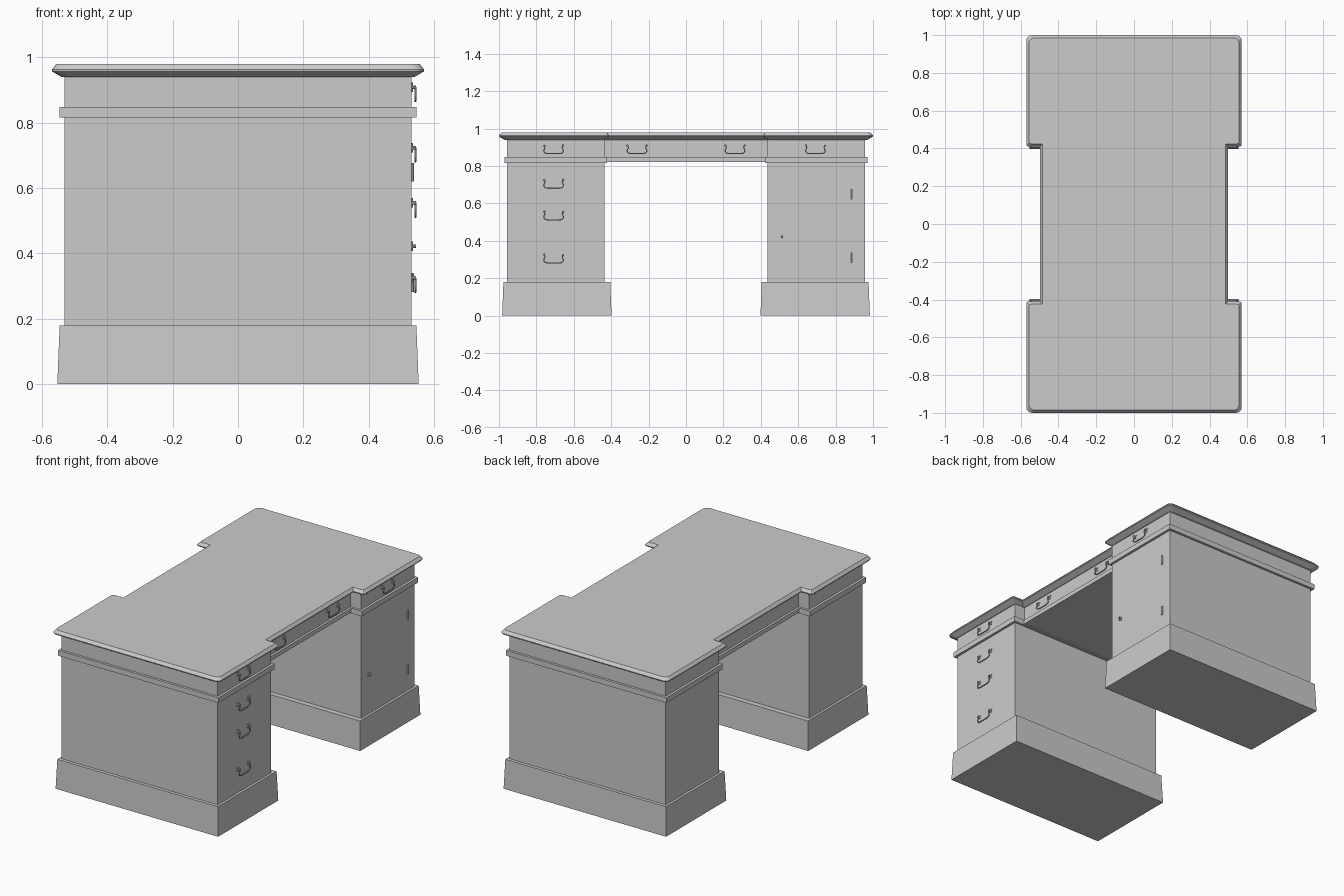
import bpy, bmesh, math
from mathutils import Matrix, Vector

if "Cube" in bpy.data.objects:
    bpy.data.objects.remove(bpy.data.objects["Cube"])


def finish(name, bm):
    bmesh.ops.recalc_face_normals(bm, faces=bm.faces[:])
    me = bpy.data.meshes.new(name)
    bm.to_mesh(me)
    bm.free()
    ob = bpy.data.objects.new(name, me)
    bpy.context.collection.objects.link(ob)
    return ob


def loft(name, rings):
    """Stack equal-length rings of points and cap both ends."""
    bm = bmesh.new()
    loops = [[bm.verts.new(p) for p in r] for r in rings]
    n = len(loops[0])
    for a, b in zip(loops, loops[1:]):
        for i in range(n):
            j = (i + 1) % n
            bm.faces.new((a[i], a[j], b[j], b[i]))
    bm.faces.new(loops[0])
    bm.faces.new(loops[-1])
    return finish(name, bm)


def block(name, x, y0, y1, z0, z1, taper=0.0):
    """Box centred on x = 0, optionally narrowing towards the top."""
    def ring(z, d):
        return [(-x + d, y0 + d, z), (x - d, y0 + d, z),
                (x - d, y1 - d, z), (-x + d, y1 - d, z)]
    return loft(name, [ring(z0, 0), ring(z1, taper)])


# Desk top: stepped outline with rounded corners and a pointed edge profile
def top_ring(z, d):
    X, Y, W, S = 0.57 - d, 1.0 - d, 0.498 - d, 0.41 + d
    quarter = [(W, 0.0), (W, S), (X - 0.012, S), (X - 0.003, S + 0.003), (X, S + 0.012)]
    r = 0.03
    for k in range(5):
        a = math.radians(22.5 * k)
        quarter.append((X - r + r * math.cos(a), Y - r + r * math.sin(a)))
    half = quarter + [(-px, py) for px, py in reversed(quarter)]
    pts = half + [(-px, -py) for px, py in half[1:-1]]
    return [(px, py, z) for px, py in pts]


loft("desk_top", [top_ring(0.94, 0.03), top_ring(0.957, 0.001),
                  top_ring(0.963, 0.0), top_ring(0.98, 0.014)])

# Pedestals: plinth, cabinet, moulding
for side, s in (("left", -1), ("right", 1)):
    def span(a, b):
        return sorted((s * a, s * b))
    block(side + "_plinth", 0.553, *span(0.398, 0.983), 0.0, 0.18, 0.007)
    block(side + "_cabinet", 0.531, *span(0.437, 0.956), 0.17, 0.945)
    block(side + "_moulding", 0.546, *span(0.423, 0.971), 0.816, 0.848)

# Central apron with its moulding
block("apron", 0.46, -0.44, 0.44, 0.824, 0.945)
block("apron_moulding", 0.474, -0.43, 0.43, 0.822, 0.848)


# Small ornaments: a four-lobed rosette with a post
def rosette(bm, y, z):
    for k in range(2):
        m = (Matrix.Translation((0.002, y, z))
             @ Matrix.Rotation(math.radians(30 + 90 * k), 4, 'X')
             @ Matrix.Diagonal((0.004, 0.03, 0.006, 1)))
        bmesh.ops.create_cube(bm, size=1, matrix=m)
    m = Matrix.Translation((0.007, y, z)) @ Matrix.Rotation(math.pi / 2, 4, 'Y')
    bmesh.ops.create_cone(bm, cap_ends=True, segments=8, radius1=0.006,
                          radius2=0.005, depth=0.014, matrix=m)


def tube(bm, pts, r, sides=6):
    pts = [Vector(p) for p in pts]
    loops = []
    for i, p in enumerate(pts):
        t = (pts[min(i + 1, len(pts) - 1)] - pts[max(i - 1, 0)]).normalized()
        u = Vector((1, 0, 0))
        v = t.cross(u).normalized()
        loops.append([bm.verts.new(p + r * (math.cos(a) * u + math.sin(a) * v))
                      for a in (2 * math.pi * k / sides for k in range(sides))])
    for a, b in zip(loops, loops[1:]):
        for i in range(sides):
            j = (i + 1) % sides
            bm.faces.new((a[i], a[j], b[j], b[i]))
    bm.faces.new(loops[0])
    bm.faces.new(loops[-1])


# Swan-neck drawer handles, one mesh shared by all drawers
bm = bmesh.new()
for y in (-0.05, 0.05):
    rosette(bm, y, 0.012)
half = [(0.049, 0.012), (0.046, 0.002), (0.05, -0.007), (0.053, -0.016),
        (0.049, -0.025), (0.038, -0.03), (0.02, -0.031)]
path = [(0.012, -y, z) for y, z in half] + [(0.012, y, z) for y, z in reversed(half)]
tube(bm, path, 0.0035)
first = finish("drawer_handle", bm)
spots = [(0.531, -0.708, z) for z in (0.897, 0.712, 0.543, 0.313)]
spots += [(0.531, 0.692, 0.897), (0.46, -0.262, 0.897), (0.46, 0.262, 0.897)]
for i, loc in enumerate(spots):
    ob = first
    if i:
        ob = bpy.data.objects.new("drawer_handle", first.data)
        bpy.context.collection.objects.link(ob)
    ob.location = loc

# Door knob
bm = bmesh.new()
rosette(bm, 0, 0)
finish("door_knob", bm).location = (0.531, 0.513, 0.422)

# Door hinges
for z in (0.648, 0.31):
    bm = bmesh.new()
    bmesh.ops.create_cone(bm, cap_ends=True, segments=8, radius1=0.006, radius2=0.006,
                          depth=0.056)
    finish("door_hinge", bm).location = (0.533, 0.888, z)
